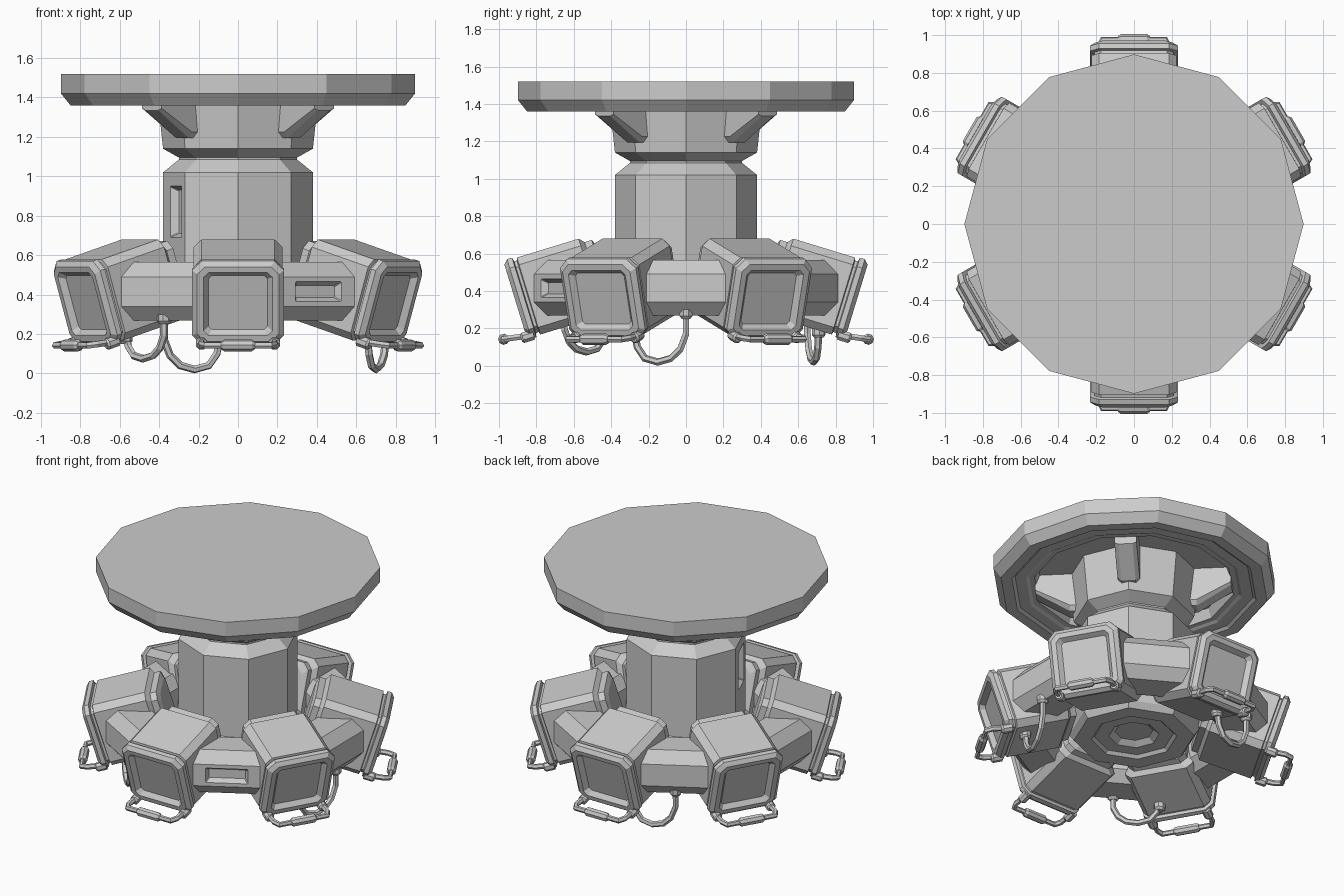
import bpy, bmesh
from math import radians, sin, cos, tau
from mathutils import Matrix

cube = bpy.data.objects.get("Cube")
if cube:
    bpy.data.objects.remove(cube, do_unlink=True)

grey = bpy.data.materials.new("plain grey")
grey.use_nodes = True
grey.diffuse_color = (0.6, 0.6, 0.6, 1)
bsdf = next(n for n in grey.node_tree.nodes if n.type == 'BSDF_PRINCIPLED')
bsdf.inputs["Base Color"].default_value = (0.6, 0.6, 0.6, 1)


def turn(deg, axis='Z'):
    return Matrix.Rotation(radians(deg), 4, axis)


def skin(name, loops, closed, matrix):
    """Bridge successive loops of points; cap the ends or close the tube."""
    bm = bmesh.new()
    rings = [[bm.verts.new(p) for p in loop] for loop in loops]
    pairs = list(zip(rings, rings[1:]))
    if closed:
        pairs.append((rings[-1], rings[0]))
    else:
        bm.faces.new(rings[0])
        bm.faces.new(rings[-1])
    for a, b in pairs:
        for i in range(len(a)):
            j = (i + 1) % len(a)
            bm.faces.new((a[i], a[j], b[j], b[i]))
    bmesh.ops.recalc_face_normals(bm, faces=bm.faces)
    mesh = bpy.data.meshes.new(name)
    bm.to_mesh(mesh)
    bm.free()
    mesh.materials.append(grey)
    obj = bpy.data.objects.new(name, mesh)
    obj.matrix_world = matrix
    bpy.context.collection.objects.link(obj)
    return obj


def lathe(name, profile, sides, phase=0, closed=False):
    angles = [radians(phase) + tau * i / sides for i in range(sides)]
    loops = [[(r * cos(a), r * sin(a), z) for a in angles] for r, z in profile]
    return skin(name, loops, closed, Matrix())


def loft(name, sections, matrix):
    """Chamfered rectangles (x, half y, half z, chamfer) strung along x."""
    loops = []
    for x, h, v, c in sections:
        quarter = [(h, v - c), (h - c, v)]
        half = quarter + [(-y, z) for y, z in reversed(quarter)]
        loops.append([(x, y, z) for y, z in half + [(-y, -z) for y, z in half]])
    return skin(name, loops, False, matrix)


def rod(name, radii, matrix):
    """Eight-sided turned part along x, from (x, radius) pairs."""
    return loft(name, [(x, r, r, r * 0.586) for x, r in radii], matrix)


def tube(name, points, radius, matrix):
    curve = bpy.data.curves.new(name, 'CURVE')
    curve.dimensions = '3D'
    curve.bevel_depth = radius
    curve.bevel_resolution = 1
    curve.use_fill_caps = True
    spline = curve.splines.new('POLY')
    spline.points.add(len(points) - 1)
    for p, co in zip(spline.points, points):
        p.co = (*co, 1)
    spline.use_smooth = False
    curve.materials.append(grey)
    obj = bpy.data.objects.new(name, curve)
    obj.matrix_world = matrix
    bpy.context.collection.objects.link(obj)
    return obj


def carve(target, angle, place, half_w, half_h, depth):
    """Sink a bevelled slot into a flat side."""
    m = turn(angle) @ Matrix.Translation(place)
    s = 0.02
    cutter = loft("slot_cutter", [(-depth, half_w - s, half_h - s, 0.005),
                                  (depth, half_w + s, half_h + s, 0.005)], m)
    cutter.hide_render = True
    mod = target.modifiers.new("slot", 'BOOLEAN')
    mod.operation = 'DIFFERENCE'
    mod.solver = 'EXACT'
    mod.object = cutter
    bpy.context.view_layer.objects.active = target
    bpy.ops.object.modifier_apply(modifier=mod.name)
    bpy.data.objects.remove(cutter, do_unlink=True)


# Table-like top disc with stepped underside
lathe("top_disc", [(0.898, 1.52), (0.898, 1.42), (0.85, 1.36), (0.78, 1.36), (0.76, 1.375),
                   (0.69, 1.375), (0.67, 1.385), (0.635, 1.385), (0.61, 1.45)], 12)

# Central column with grooved neck, foot collar and recessed base
column = lathe("column", [(0.415, 1.46), (0.38, 1.14), (0.30, 1.095), (0.30, 1.085), (0.38, 1.02),
                          (0.38, 0.47), (0.41, 0.44), (0.41, 0.32), (0.38, 0.28), (0.27, 0.28),
                          (0.25, 0.30), (0.16, 0.30), (0.12, 0.33)], 8)
carve(column, 202.5, (0.351, 0.025, 0.82), 0.075, 0.13, 0.04)

# Brackets between column and disc, chamfered along their lower edges
for k in range(4):
    loops = []
    for y, lift in ((-0.07, 0.03), (-0.045, 0), (0.045, 0), (0.07, 0.03)):
        side = [(0.33, 1.46), (0.618, 1.46), (0.618, 1.335 + lift / 3), (0.40, 1.195 + lift),
                (0.33, 1.195 + lift)]
        loops.append([(r, y, z) for r, z in side])
    skin("bracket", loops, False, turn(45 + 90 * k))

# Ring that carries the lamps
ring = lathe("ring", [(0.845, 0.34), (0.845, 0.49), (0.78, 0.565), (0.58, 0.565), (0.52, 0.49),
                      (0.52, 0.34), (0.58, 0.268), (0.78, 0.268)], 12, 15, True)
carve(ring, 300, (0.816, 0, 0.415), 0.135, 0.05, 0.035)

# Lamp housings, tilted downward, each with a handle
housing = [(-0.50, 0.16, 0.155, 0.04), (-0.485, 0.195, 0.188, 0.04), (-0.445, 0.195, 0.188, 0.04),
           (-0.42, 0.225, 0.215, 0.04), (-0.075, 0.225, 0.215, 0.04),
           (-0.07, 0.21, 0.2, 0.035), (-0.055, 0.21, 0.2, 0.035),
           (-0.05, 0.234, 0.222, 0.05), (-0.022, 0.234, 0.222, 0.05),
           (0, 0.208, 0.198, 0.04), (0, 0.175, 0.167, 0.025), (-0.03, 0.15, 0.142, 0.015)]
for k in range(6):
    m = turn(30 + 60 * k) @ Matrix.Translation((0.913, 0, 0.351)) @ turn(17, 'Y')
    loft("lamp_housing", housing, m)
    arm = [(-0.03, 0.185, -0.205), (0.08, 0.185, -0.188), (0.12, 0.165, -0.182)]
    tube("handle", arm + [(x, -y, z) for x, y, z in reversed(arm)], 0.018, m)
    rod("handle_grip", [(-0.085, 0.018), (-0.07, 0.028), (0.07, 0.028), (0.085, 0.018)],
        m @ Matrix.Translation((0.12, 0, -0.182)) @ turn(90))
    for y in (-0.185, 0.185):
        rod("handle_mount", [(-0.04, 0.028), (0.02, 0.028), (0.03, 0.02)],
            m @ Matrix.Translation((0, y, -0.205)))

# Hanging cables from the ring to the neighbouring lamp, one hung shorter
cable = [(0, 0.29), (0, 0.17), (-0.03, 0.09), (-0.08, 0.04), (-0.15, 0.02),
         (-0.22, 0.04), (-0.26, 0.10), (-0.28, 0.20)]
for angle, sag in ((0, 1), (120, 1), (240, 0.8)):
    m = turn(angle)
    tube("cable", [(0.75 + 0.33 * y, y, 0.29 - sag * (0.29 - z)) for y, z in cable], 0.02, m)
    for y, z in ((0, 0.25), (-0.28, 0.15)):
        rod("cable_plug", [(0, 0.022), (0.015, 0.034), (0.05, 0.034)],
            m @ Matrix.Translation((0.75 + 0.33 * y, y, z)) @ turn(-90, 'Y'))
